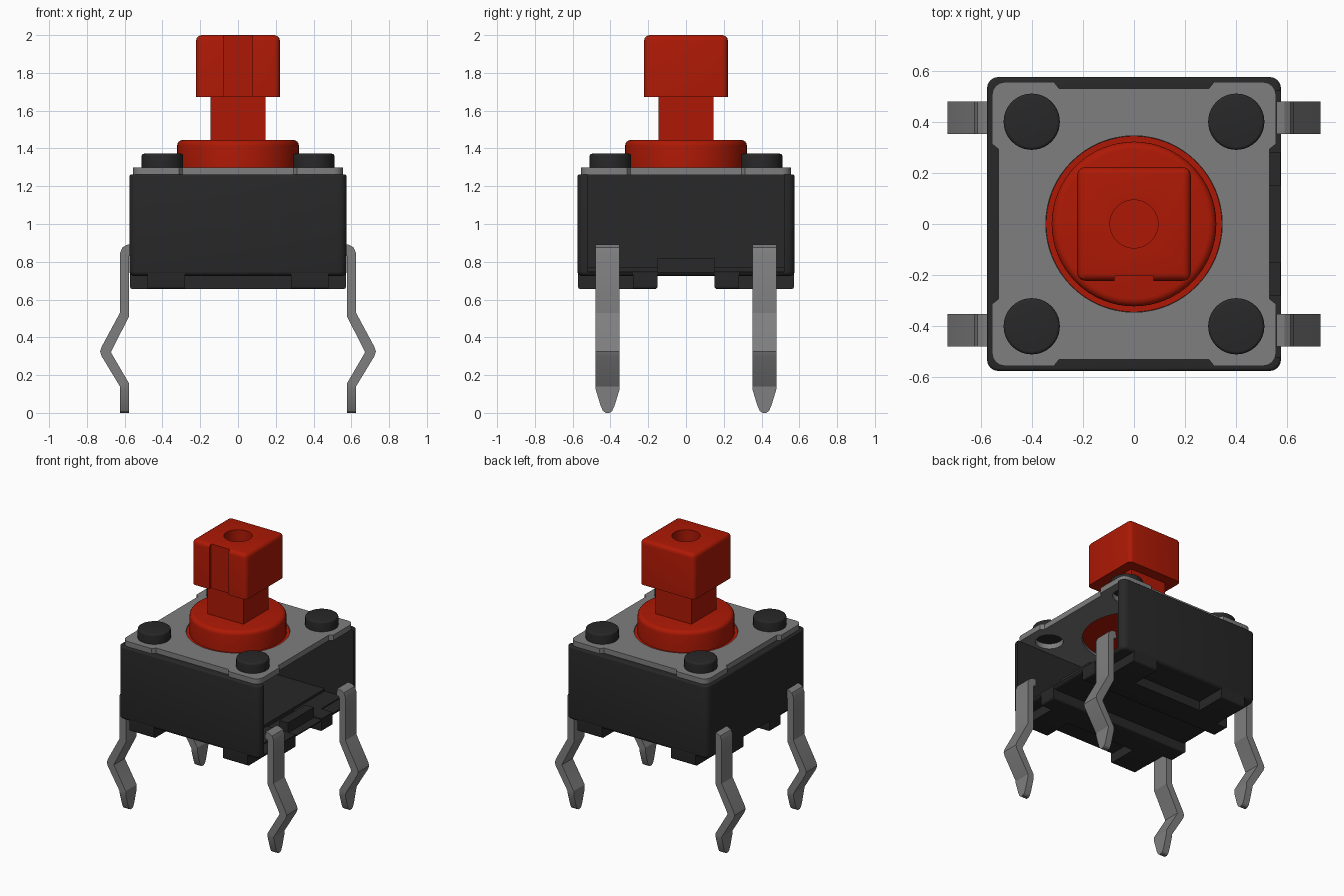
import bpy, bmesh, math
from mathutils import Matrix, Vector

cube = bpy.data.objects.get("Cube")
if cube:
    bpy.data.objects.remove(cube, do_unlink=True)


def material(name, rgb):
    m = bpy.data.materials.new(name)
    m.use_nodes = True
    m.diffuse_color = (*rgb, 1)
    m.node_tree.nodes["Principled BSDF"].inputs["Base Color"].default_value = (*rgb, 1)
    return m


RED = material("red plastic", (0.42, 0.0095, 0.0015))
DARK = material("dark plastic", (0.021, 0.021, 0.021))
METAL = material("grey metal", (0.21, 0.21, 0.21))
parts = []


def finish(bm, name, mat):
    bmesh.ops.recalc_face_normals(bm, faces=bm.faces[:])
    me = bpy.data.meshes.new(name)
    bm.to_mesh(me)
    bm.free()
    me.materials.append(mat)
    ob = bpy.data.objects.new(name, me)
    bpy.context.collection.objects.link(ob)
    parts.append(ob)
    return ob


def bevel(bm, test, width):
    """Bevel the edges whose two end points pass the test."""
    edges = [e for e in bm.edges if test(e.verts[0].co, e.verts[1].co)]
    bmesh.ops.bevel(bm, geom=edges, offset=width, segments=4, profile=0.5,
                    affect='EDGES', clamp_overlap=True)


def prism(pts, z0, z1):
    bm = bmesh.new()
    base = bm.faces.new([bm.verts.new((x, y, z0)) for x, y in pts])
    top = bmesh.ops.extrude_face_region(bm, geom=[base])["geom"]
    for v in top:
        if isinstance(v, bmesh.types.BMVert):
            v.co.z = z1
    return bm


def rect(x0, x1, y0, y1):
    return [(x0, y0), (x1, y0), (x1, y1), (x0, y1)]


def box(name, mat, x, y, z):
    return finish(prism(rect(*x, *y), *z), name, mat)


def disc(name, mat, r, z0, z1, x=0, y=0, round_top=0, n=64):
    bm = bmesh.new()
    bmesh.ops.create_cone(bm, cap_ends=True, segments=n, radius1=r, radius2=r, depth=z1 - z0,
                          matrix=Matrix.Translation((x, y, (z0 + z1) / 2)))
    if round_top:
        bevel(bm, lambda a, b: min(a.z, b.z) > z1 - 1e-4, round_top)
    return finish(bm, name, mat)


def cut(ob, cutter):
    mod = ob.modifiers.new("cut", 'BOOLEAN')
    mod.operation, mod.solver, mod.object = 'DIFFERENCE', 'EXACT', cutter
    bpy.context.view_layer.objects.active = ob
    bpy.ops.object.modifier_apply(modifier=mod.name)
    parts.remove(cutter)
    bpy.data.objects.remove(cutter, do_unlink=True)


def upright(a, b):
    return abs(a.z - b.z) > 0.01


# Housing: rounded block hollowed from the top and open on the +x side
H, W = 0.575, 0.52
bm = prism(rect(-H, H, -H, H), 0.725, 1.262)
bevel(bm, upright, 0.045)
bevel(bm, lambda a, b: max(a.z, b.z) < 0.73, 0.025)
bevel(bm, lambda a, b: min(a.z, b.z) > 1.26, 0.012)
housing = finish(bm, "housing", DARK)
cut(housing, box("cavity_cutter", DARK, (-W, 0.36), (-W, W), (0.77, 1.4)))
cut(housing, box("opening_cutter", DARK, (0.34, 0.8), (-W, W), (0.745, 1.4)))
box("open_side_ledge", DARK, (0.44, 0.51), (-0.15, 0.15), (0.73, 0.82))

# Two notched bases under the floor, with a channel between them
half = [(0.573, 0.15), (0.573, 0.28), (0.48, 0.28), (0.48, 0.573), (0.28, 0.573), (0.28, 0.345)]
outline = half + [(-x, y) for x, y in reversed(half)]
for sy in (-1, 1):
    bm = prism([(x, sy * y) for x, y in outline], 0.656, 0.752)
    bevel(bm, lambda a, b: max(a.z, b.z) < 0.66 and
          (min(abs(a.x), abs(b.x)) > 0.57 or min(abs(a.y), abs(b.y)) > 0.57), 0.015)
    finish(bm, "notched_base", DARK)

# Cover plate with shallow notches along each side, a round opening and peg holes
C, N = 0.555, 0.53
side = [(-C, -C), (-0.313, -C), (-0.293, -N), (0.293, -N), (0.313, -C)]
pts = []
for k in range(4):
    rot = Matrix.Rotation(k * math.pi / 2, 2)
    pts += [tuple(rot @ Vector(p)) for p in side]
bm = prism(pts, 1.26, 1.30)
bevel(bm, lambda a, b: upright(a, b) and abs(a.x) > 0.55 and abs(a.y) > 0.55, 0.05)
plate = finish(bm, "cover_plate", METAL)
cut(plate, disc("round_cutter", METAL, 0.345, 1.1, 1.5))
for sx in (-1, 1):
    for sy in (-1, 1):
        cut(plate, disc("peg_hole_cutter", METAL, 0.093, 1.1, 1.5, sx * 0.4, sy * 0.4, n=40))
        disc("corner_peg", DARK, 0.11, 1.298, 1.372, sx * 0.4, sy * 0.4, 0.012, 40)

# Plunger
disc("plunger_flange", RED, 0.344, 1.280, 1.292)
disc("plunger_collar", RED, 0.322, 1.284, 1.445, round_top=0.03)
box("plunger_stem", RED, (-0.146, 0.146), (-0.146, 0.146), (1.43, 1.68))
B = 0.222
bm = prism(rect(-B, B, -B, B), 1.672, 2.0)
bevel(bm, lambda a, b: upright(a, b) or min(a.z, b.z) > 1.99, 0.03)
cap = finish(bm, "plunger_cap", RED)
cut(cap, box("groove_cutter", RED, (-0.076, 0.076), (-0.3, -0.203), (1.5, 2.2)))
cut(cap, disc("hole_cutter", RED, 0.094, 1.84, 2.2, n=40))

# Bent pins: outer x, z, inner x, z, half width
sections = [
    (0.558, 0.892, 0.553, 0.842, 0.0635), (0.588, 0.890, 0.565, 0.841, 0.0635),
    (0.612, 0.876, 0.572, 0.838, 0.0635), (0.625, 0.845, 0.576, 0.83, 0.0635),
    (0.625, 0.53, 0.576, 0.512, 0.0635), (0.722, 0.35, 0.668, 0.332, 0.0635),
    (0.730, 0.325, 0.672, 0.322, 0.0635), (0.722, 0.30, 0.668, 0.312, 0.0635),
    (0.625, 0.14, 0.576, 0.155, 0.0635), (0.625, 0.125, 0.576, 0.125, 0.0635),
    (0.625, 0.035, 0.576, 0.035, 0.036), (0.625, 0.01, 0.576, 0.01, 0.024),
    (0.625, 0.0, 0.576, 0.0, 0.01),
]
for sx in (-1, 1):
    for sy in (-1, 1):
        bm = bmesh.new()
        rings = []
        for xo, zo, xi, zi, w in sections:
            corners = [(xo, -w, zo), (xo, w, zo), (xi, w, zi), (xi, -w, zi)]
            rings.append([bm.verts.new((sx * x, sy * 0.415 + y, z)) for x, y, z in corners])
        for a, b in zip(rings, rings[1:]):
            for i in range(4):
                j = (i + 1) % 4
                bm.faces.new((a[i], a[j], b[j], b[i]))
        bm.faces.new(rings[0])
        bm.faces.new(rings[-1])
        finish(bm, "contact_pin", METAL)

# Smooth shading with sharp edges kept
bpy.ops.object.select_all(action='DESELECT')
for ob in parts:
    ob.select_set(True)
bpy.context.view_layer.objects.active = parts[0]
bpy.ops.object.shade_smooth_by_angle(angle=math.radians(25))
